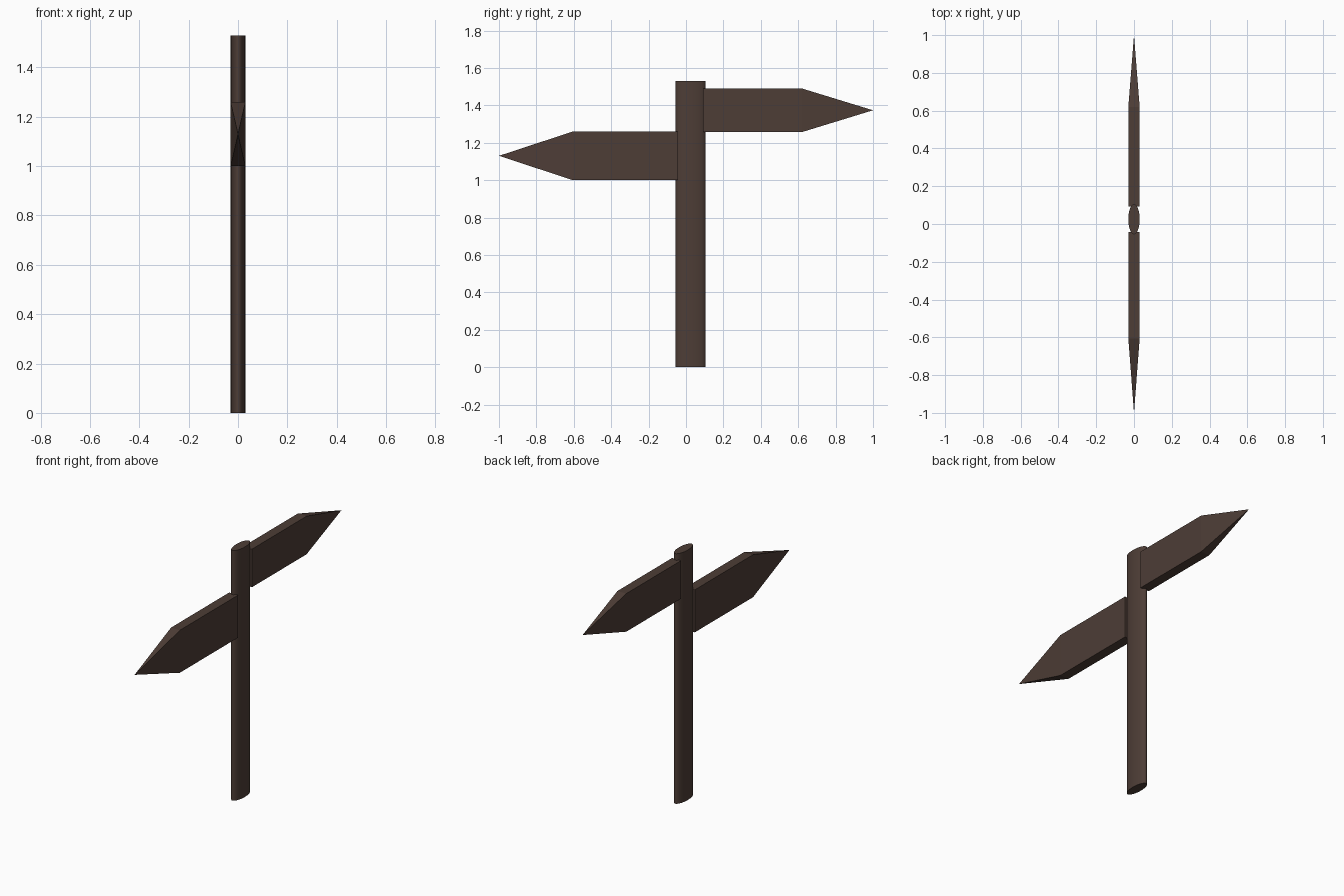
import bpy
import bmesh
import math

cube = bpy.data.objects.get("Cube")
if cube:
    bpy.data.objects.remove(cube, do_unlink=True)

# Dark brown wood for every part
wood = bpy.data.materials.new("dark_brown_wood")
wood.use_nodes = True
wood.diffuse_color = (0.075, 0.047, 0.037, 1)
wood.node_tree.nodes["Principled BSDF"].inputs["Base Color"].default_value = wood.diffuse_color

HALF_THICK = 0.03


def arrow_board(name, inner_y, shoulder_y, tip_y, bottom, top):
    """Rectangular plank ending in a four-sided point."""
    bm = bmesh.new()
    rings = []
    for y in (inner_y, shoulder_y):
        rings.append([bm.verts.new((x, y, z)) for x, z in (
            (-HALF_THICK, bottom), (HALF_THICK, bottom),
            (HALF_THICK, top), (-HALF_THICK, top))])
    tip = bm.verts.new((0, tip_y, (bottom + top) / 2))
    inner, outer = rings
    bm.faces.new(inner)
    for i in range(4):
        j = (i + 1) % 4
        bm.faces.new((inner[i], inner[j], outer[j], outer[i]))
        bm.faces.new((outer[i], outer[j], tip))
    bmesh.ops.recalc_face_normals(bm, faces=bm.faces[:])
    mesh = bpy.data.meshes.new(name)
    bm.to_mesh(mesh)
    bm.free()
    mesh.materials.append(wood)
    board = bpy.data.objects.new(name, mesh)
    bpy.context.collection.objects.link(board)


# Oval post
height = 1.53
bpy.ops.mesh.primitive_cylinder_add(vertices=32, radius=1, depth=height,
                                    location=(0, 0.025, height / 2))
post = bpy.context.object
post.name = "post"
post.scale = (HALF_THICK, 0.08, 1)
bpy.ops.object.transform_apply(location=False, rotation=False, scale=True)
bpy.ops.object.shade_smooth_by_angle(angle=math.radians(40))
post.data.materials.append(wood)

# Pointing boards, one each way
arrow_board("front_arrow_board", -0.042, -0.605, -1.0, 1.0, 1.26)
arrow_board("back_arrow_board", 0.092, 0.62, 1.0, 1.257, 1.49)
